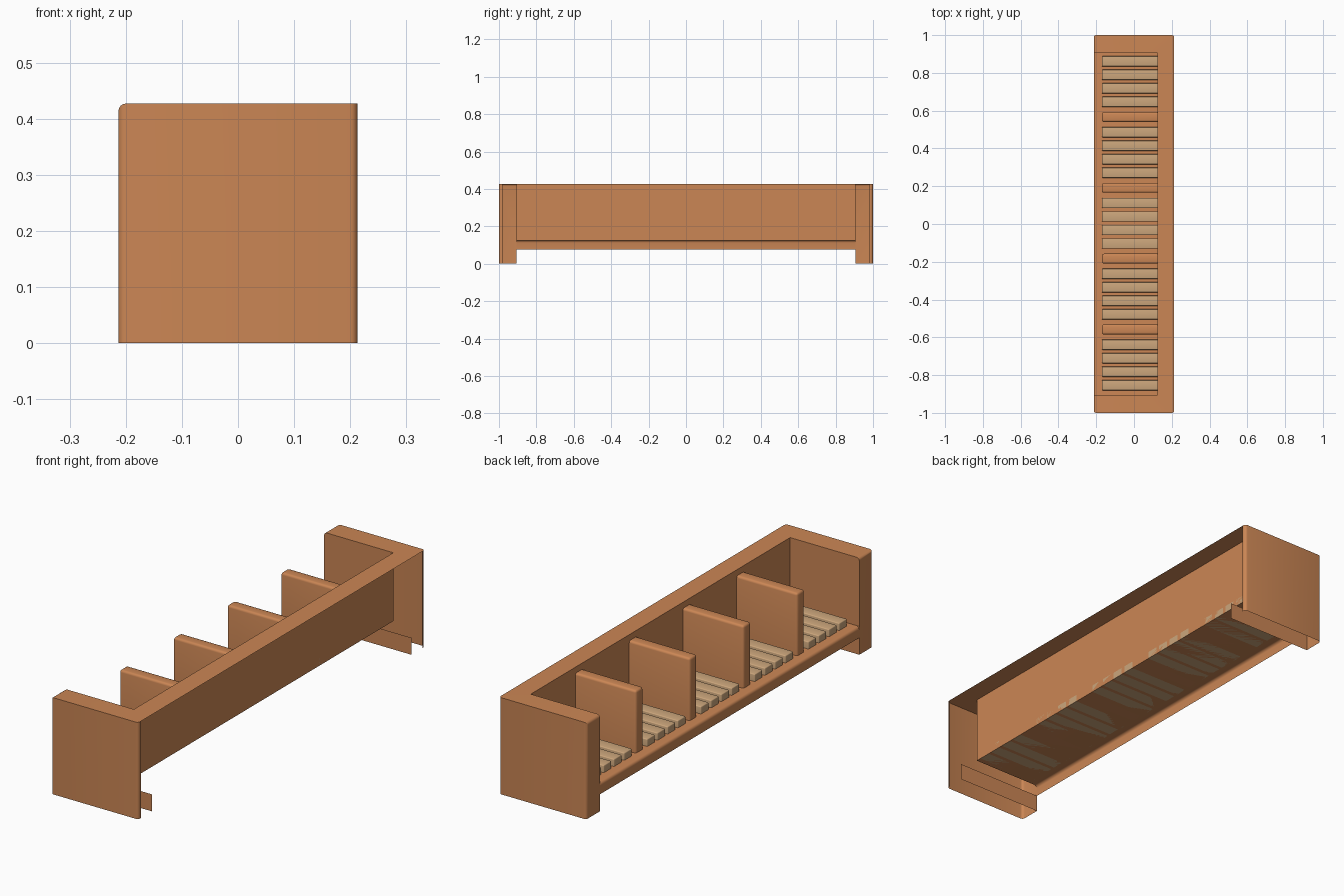
import bpy, bmesh, math

if "Cube" in bpy.data.objects:
    bpy.data.objects.remove(bpy.data.objects["Cube"])

X, Y, H = 0.213, 1.0, 0.427        # half depth, half length, height
XI, YI = 0.125, 0.905              # inner faces of back and ends
SEAT, LEG, R = 0.125, 0.075, 0.013


def material(name, color):
    m = bpy.data.materials.new(name)
    m.diffuse_color = (*color, 1)
    m.use_nodes = True
    m.node_tree.nodes["Principled BSDF"].inputs["Base Color"].default_value = m.diffuse_color
    return m


WOOD = material("orange_wood", (0.60, 0.24, 0.09))
PALE = material("pale_wood", (0.60, 0.38, 0.20))


def finish(bm, name, mat):
    me = bpy.data.meshes.new(name)
    bm.to_mesh(me)
    bm.free()
    me.materials.append(mat)
    ob = bpy.data.objects.new(name, me)
    bpy.context.collection.objects.link(ob)
    bpy.ops.object.select_all(action='DESELECT')
    ob.select_set(True)
    bpy.context.view_layer.objects.active = ob
    bpy.ops.object.shade_smooth_by_angle(angle=math.radians(35))
    return ob


def near(v, x=None, y=None, z=None):
    return all(t is None or abs(c - t) < 1e-4 for c, t in zip(v.co, (x, y, z)))


def block(name, x0, x1, y0, y1, z0, z1, r, mat):
    """Box with rounded edges, kept square where it meets the seat and back."""
    bm = bmesh.new()
    bmesh.ops.create_cube(bm, size=1)
    for v in bm.verts:
        v.co = ((x0 + x1) / 2 + v.co.x * (x1 - x0),
                (y0 + y1) / 2 + v.co.y * (y1 - y0),
                (z0 + z1) / 2 + v.co.z * (z1 - z0))
    edges = [e for e in bm.edges
             if not all(near(v, x=x1) for v in e.verts)
             and not all(near(v, z=z0) for v in e.verts)]
    bmesh.ops.bevel(bm, geom=edges, offset=r, segments=3, profile=0.5, affect='EDGES')
    return finish(bm, name, mat)


# Back top, back panel, seat and rounded front apron: one open profile along y
profile = [(X, H), (XI, H), (XI, SEAT)]
for i in range(5):
    a = math.pi / 2 * (1 + i / 4)
    profile.append((-X + R + R * math.cos(a), SEAT - R + R * math.sin(a)))
profile.append((-X, LEG))
bm = bmesh.new()
rows = [[bm.verts.new((x, y, z)) for x, z in profile] for y in (-YI, YI)]
for i in range(len(profile) - 1):
    bm.faces.new((rows[0][i], rows[1][i], rows[1][i + 1], rows[0][i + 1]))
finish(bm, "seat_and_back", WOOD)


# Hollow end walls, open underneath and behind
def end_wall(name, s):
    f = Y - 0.018                  # narrow return at the back corner
    polys = [
        [(-X, Y, 0), (X, Y, 0), (X, Y, H), (-X, Y, H)],
        [(X, Y, 0), (X, f, 0), (X, f, H), (X, Y, H)],
        [(-X, Y, 0), (-X, YI, 0), (-X, YI, LEG), (-X, YI, SEAT), (-X, YI, H), (-X, Y, H)],
        [(-X, YI, 0), (X, YI, 0), (X, YI, LEG), (-X, YI, LEG)],
        [(-X, YI, SEAT), (XI, YI, SEAT), (XI, YI, H), (-X, YI, H)],
        [(-X, YI, H), (XI, YI, H), (X, YI, H), (X, f, H), (X, Y, H), (-X, Y, H)],
    ]
    bm = bmesh.new()
    for p in polys:
        bm.faces.new([bm.verts.new((x, y * s, z)) for x, y, z in p])
    bmesh.ops.remove_doubles(bm, verts=bm.verts, dist=1e-5)
    bmesh.ops.recalc_face_normals(bm, faces=bm.faces)
    edges = []
    for e in bm.edges:
        a, b = e.verts
        vertical = any(near(a, x, s * Y) and near(b, x, s * Y) for x in (-X, X))
        front_top = near(a, x=-X, z=H) and near(b, x=-X, z=H)
        if vertical or front_top:
            edges.append(e)
    bmesh.ops.bevel(bm, geom=edges, offset=R, segments=4, profile=0.5, affect='EDGES')
    finish(bm, name, WOOD)


end_wall("end_wall_front", -1)
end_wall("end_wall_back", 1)

# Four dividers make five bays, each with four pale slats
PITCH, OFF = 0.375, 0.004
for k in range(4):
    y = OFF + (k - 1.5) * PITCH
    block(f"divider_{k + 1}", -0.17, XI, y - 0.026, y + 0.026, SEAT, 0.40, 0.01, WOOD)
for k in range(5):
    for j in range(4):
        y = OFF + (k - 2) * PITCH + (j - 1.5) * 0.0715
        block(f"slat_{k + 1}_{j + 1}", -0.17, XI, y - 0.027, y + 0.027,
              SEAT, 0.157, 0.004, PALE)
